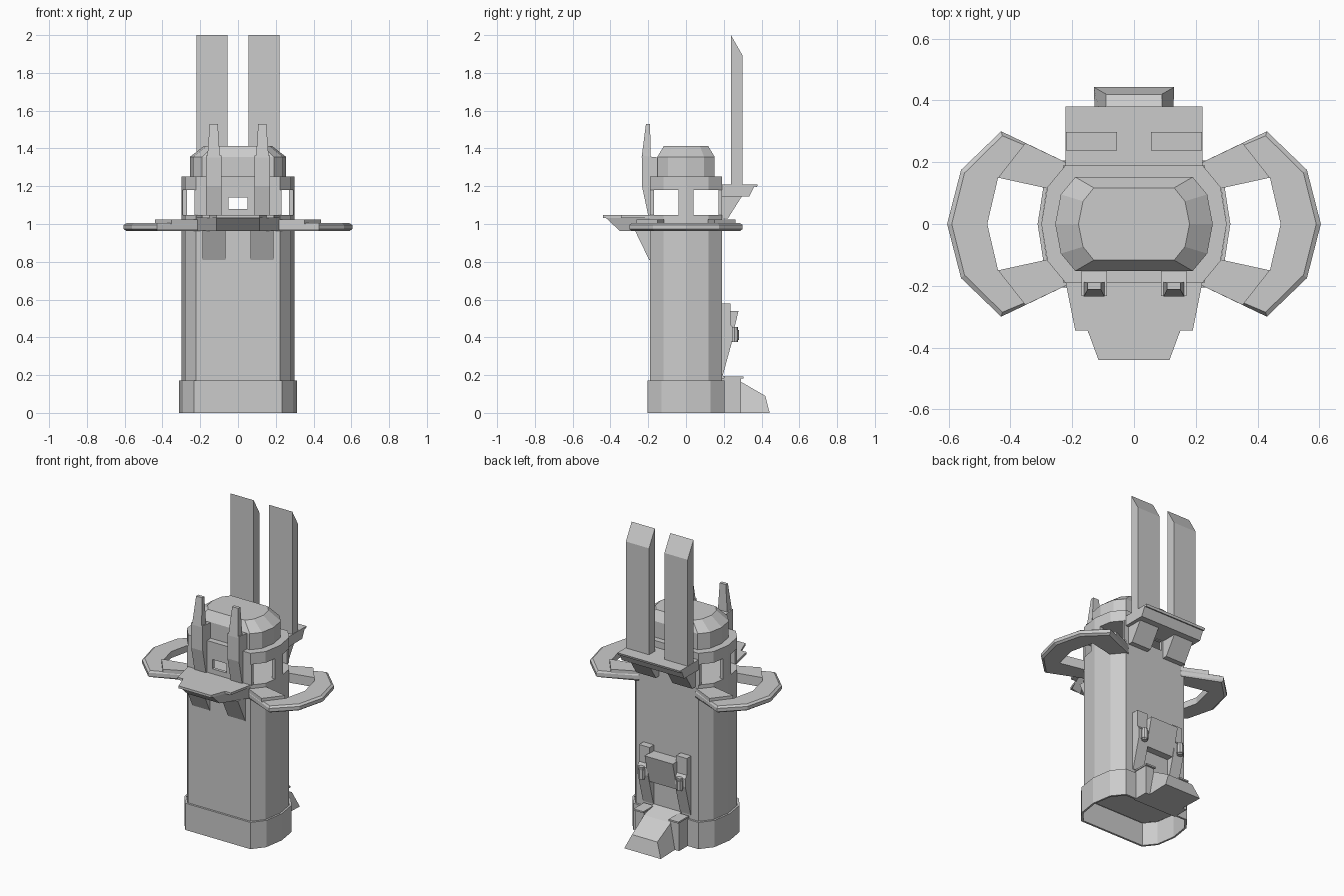
import bpy, bmesh, math
from mathutils import Vector

if "Cube" in bpy.data.objects:
    bpy.data.objects.remove(bpy.data.objects["Cube"])


def loft(name, rings, caps=True):
    """Skin equal-length rings of 3D points."""
    bm = bmesh.new()
    vs = [[bm.verts.new(p) for p in r] for r in rings]
    n = len(rings[0])
    for a, b in zip(vs, vs[1:]):
        for i in range(n):
            j = (i + 1) % n
            bm.faces.new((a[i], a[j], b[j], b[i]))
    if caps:
        bm.faces.new(vs[0])
        bm.faces.new(vs[-1])
    bmesh.ops.recalc_face_normals(bm, faces=bm.faces)
    me = bpy.data.meshes.new(name)
    bm.to_mesh(me)
    bm.free()
    ob = bpy.data.objects.new(name, me)
    bpy.context.collection.objects.link(ob)
    return ob


def at_z(pts, z):
    return [(x, y, z) for x, y in pts]


def slab(name, pts, z0, z1):
    return loft(name, [at_z(pts, z0), at_z(pts, z1)])


def side_profile(name, yz, x0, x1):
    return loft(name, [[(x, y, z) for y, z in yz] for x in (x0, x1)])


def box(name, x0, x1, y0, y1, z0, z1):
    return slab(name, [(x0, y0), (x1, y0), (x1, y1), (x0, y1)], z0, z1)


def both(half):
    """Complete an outline of right-hand points listed front to back."""
    return half + [(-x, y) for x, y in reversed(half)]


def hull(w, d, flat, mid):
    return both([(flat, -d), (mid, -d * .63), (w, 0), (mid, d * .63), (flat, d)])


# Tower body and hollow plinth
body = hull(.30, .19, .222, .28)
slab("tower_body", body, .15, 1.048)
outer, inner = hull(.312, .205, .232, .292), hull(.30, .192, .224, .281)
loft("plinth", [at_z(inner, .15), at_z(inner, 0), at_z(outer, 0),
                at_z(outer, .172), at_z(inner, .172)], caps=False)

# Cabin: header, walls with a slot window, side pillars
slab("cabin_header", body, 1.18, 1.252)
for y0, y1, nm in ((-.19, -.17, "front"), (.172, .19, "back")):
    for s in (1, -1):
        box(nm + "_wall_side", s * .05, s * .23, y0, y1, 1.048, 1.18)
    box(nm + "_wall_sill", -.05, .05, y0, y1, 1.048, 1.08)
    box(nm + "_wall_lintel", -.05, .05, y0, y1, 1.14, 1.18)
for s in (1, -1):
    slab("cabin_pillar", [(s * .27, -.04), (s * .293, -.04), (s * .30, 0),
                          (s * .293, .04), (s * .27, .04)], 1.048, 1.18)

# Domed roof
r0 = hull(.255, .152, .19, .237)
loft("roof", [at_z(r0, 1.252), at_z(r0, 1.355), at_z(hull(.18, .117, .13, .165), 1.413)])

# Side walkways: chamfered loop and raised roots
for s in (1, -1):
    def loop(inset):
        o = [(.20, -.19), (.43, -.30), (.56, -.175), (.605, 0), (.56, .175), (.43, .30), (.20, .19)]
        c = Vector((.35, 0))
        p = [Vector(q) - (Vector(q) - c).normalized() * (inset if q[0] > .3 else 0) for q in o]
        p += [Vector(q) for q in ((.27, .113), (.44, .15), (.475, 0), (.44, -.15), (.27, -.113))]
        return [(s * q.x, q.y) for q in p]
    loft("side_walkway", [at_z(loop(i), z) for i, z in
                          ((.015, .963), (0, .973), (0, .995), (.015, 1.005))])
    for t in (1, -1):
        slab("walkway_root", [(s * .20, t * .19), (s * .352, t * .262), (s * .44, t * .15),
                              (s * .27, t * .113)], 1.0, 1.024)

# Front balcony with sloping underside
deck = both([(.115, -.44), (.15, -.345), (.19, -.345), (.222, -.185)])
slab("front_balcony", deck, 1.033, 1.048)
loft("balcony_underside", [at_z(both([(.115, -.425), (.222, -.185)]), 1.033),
                           at_z(both([(.115, -.35), (.222, -.185)]), .963)])

for s in (1, -1):
    # Balcony brackets
    side_profile("balcony_bracket", [(-.185, .81), (-.195, .81), (-.27, .965), (-.185, .965)],
                 s * .065, s * .188)
    # Front posts with tapered antennas
    side_profile("front_post", [(-.185, 1.045), (-.20, 1.045), (-.233, 1.20), (-.233, 1.362),
                                (-.148, 1.352), (-.148, 1.25), (-.185, 1.25)], s * .088, s * .17)
    loft("front_antenna", [[(s * x, y, z) for x, y in ((a, f), (b, f), (b, g), (a, g))]
                           for a, b, f, g, z in ((.095, .163, -.235, -.188, 1.352),
                                                 (.097, .161, -.232, -.188, 1.375),
                                                 (.107, .15, -.212, -.19, 1.53))])
    # Tall rear stacks with cut tops
    side_profile("rear_stack", [(.238, 1.20), (.298, 1.20), (.298, 1.895), (.238, 2.0)],
                 s * .055, s * .22)
    # Rear shelf brackets
    side_profile("shelf_bracket", [(.185, 1.03), (.222, 1.03), (.295, 1.145), (.295, 1.17),
                                   (.185, 1.17)], s * .06, s * .20)

# Rear shelf
side_profile("rear_shelf", [(.185, 1.20), (.36, 1.20), (.375, 1.195), (.38, 1.21), (.185, 1.21)],
             -.222, .222)
side_profile("shelf_beam", [(.185, 1.145), (.335, 1.145), (.362, 1.20), (.185, 1.20)],
             -.222, .222)

# Rear intake: tilted panel, posts and small canisters
loft("intake_panel", [[(x, y, z) for x, y in ((-w, .185), (w, .185), (w, d), (-w, d))]
                      for w, d, z in ((.10, .235, .36), (.10, .278, .54))])
for s in (1, -1):
    side_profile("intake_post", [(.185, .20), (.195, .20), (.25, .40), (.25, .45),
                                 (.235, .47), (.235, .578), (.185, .578)], s * .095, s * .17)
    circle = [(s * .135 + .022 * math.cos(i * math.pi / 4),
               .258 + .022 * math.sin(i * math.pi / 4)) for i in range(8)]
    slab("intake_canister", circle, .385, .44)
    cap = [(s * .135 + (x - s * .135) * .8, .258 + (y - .258) * .8) for x, y in circle]
    slab("canister_core", cap, .375, .455)
    # Ramp side posts with caps
    side_profile("ramp_post", [(.185, 0), (.292, 0), (.292, .185), (.185, .185)], s * .095, s * .155)
    box("ramp_post_cap", s * .09, s * .16, .20, .305, .183, .193)

# Rear ramp
loft("rear_ramp", [[(-w, y, 0), (w, y, 0), (v, y2, z), (-v, y2, z)]
                   for w, v, y, y2, z in ((.11, .10, .185, .185, .20),
                                          (.125, .095, .29, .29, .165),
                                          (.13, .09, .443, .42, .09))])
